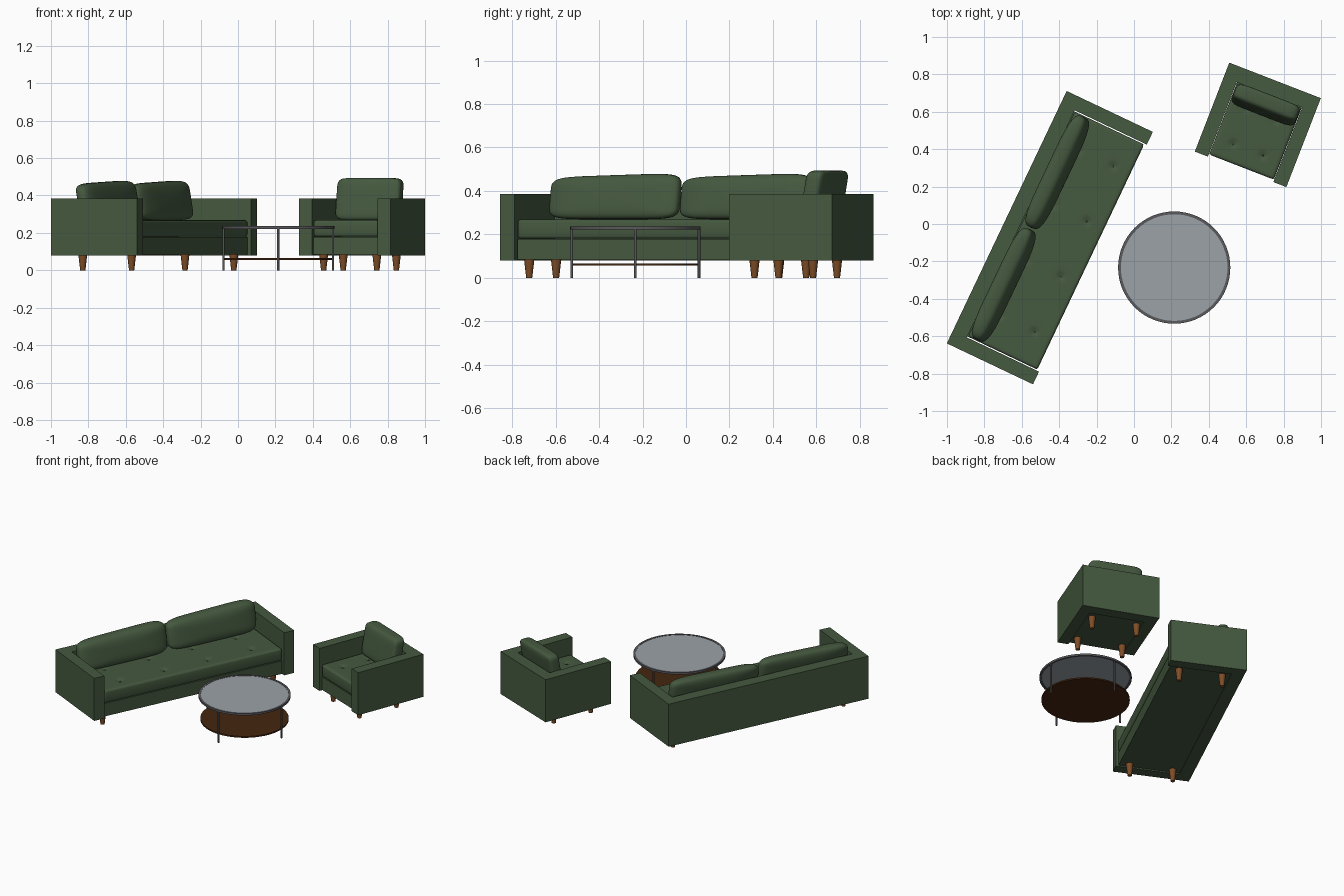
import bpy, bmesh, math
from mathutils import Matrix, Vector

if "Cube" in bpy.data.objects:
    bpy.data.objects.remove(bpy.data.objects["Cube"])


def material(name, rgb):
    m = bpy.data.materials.new(name)
    m.use_nodes = True
    m.diffuse_color = (*rgb, 1)
    m.node_tree.nodes["Principled BSDF"].inputs["Base Color"].default_value = (*rgb, 1)
    return m


GREEN = material("green fabric", (0.06, 0.10, 0.05))
WOOD = material("leg wood", (0.21, 0.075, 0.02))
WALNUT = material("dark walnut", (0.06, 0.019, 0.005))
METAL = material("grey metal", (0.10, 0.10, 0.11))
GLASS = material("grey glass", (0.33, 0.36, 0.39))


def finish(bm, name, mat, place=Matrix(), smooth=True):
    bmesh.ops.recalc_face_normals(bm, faces=bm.faces)
    mesh = bpy.data.meshes.new(name)
    bm.to_mesh(mesh)
    bm.free()
    mesh.materials.append(mat)
    ob = bpy.data.objects.new(name, mesh)
    bpy.context.collection.objects.link(ob)
    ob.matrix_world = place
    if smooth:
        bpy.ops.object.select_all(action="DESELECT")
        ob.select_set(True)
        bpy.context.view_layer.objects.active = ob
        bpy.ops.object.shade_smooth_by_angle(angle=math.radians(40))
    return ob


def box(name, lo, hi, mat, place):
    bm = bmesh.new()
    bmesh.ops.create_cube(bm, size=1)
    lo, hi = Vector(lo), Vector(hi)
    for v in bm.verts:
        v.co = (lo + hi) / 2 + v.co * (hi - lo)
    return finish(bm, name, mat, place, False)


def cone(name, pos, r_low, r_high, z0, z1, mat, place=Matrix(), sides=16):
    bm = bmesh.new()
    bmesh.ops.create_cone(bm, cap_ends=True, segments=sides, radius1=r_low,
                          radius2=r_high, depth=z1 - z0)
    bmesh.ops.translate(bm, verts=bm.verts, vec=(*pos, (z0 + z1) / 2))
    return finish(bm, name, mat, place)


def power(c, e):
    return math.copysign(abs(c) ** e, c)


def pillow(name, centre, half, round_side, round_edge, lean, slope, place):
    """Soft cushion standing upright, leaning back and sloping along its top."""
    bm = bmesh.new()
    bmesh.ops.create_uvsphere(bm, u_segments=48, v_segments=24, radius=1)
    for v in bm.verts:
        t, p = math.atan2(v.co.y, v.co.x), math.asin(max(-1, min(1, v.co.z)))
        ring = power(math.cos(p), round_edge)
        x = ring * power(math.cos(t), round_side)
        z = ring * power(math.sin(t), round_side)
        y = power(math.sin(p), round_edge)
        v.co = Vector((x * half[0], y * half[1] + lean * z,
                       z * half[2] + slope * x * (z + 1) / 2)) + Vector(centre)
    return finish(bm, name, GREEN, place)


def seat_cushion(name, half_w, y0, y1, z0, z1, tufts, place):
    """Rounded slab with dimples pressed in at each tuft."""
    bm = bmesh.new()
    bmesh.ops.create_cube(bm, size=1)
    for v in bm.verts:
        v.co = (v.co.x * 2 * half_w, (y0 + y1) / 2 + v.co.y * (y1 - y0),
                (z0 + z1) / 2 + v.co.z * (z1 - z0))
    bmesh.ops.bevel(bm, geom=bm.edges[:], offset=0.014, segments=3,
                    affect="EDGES", profile=0.5)
    for axis, a, b in ((0, -half_w, half_w), (1, y0, y1)):
        n = int((b - a) / 0.012)
        for i in range(2, n - 1):
            co, no = [0, 0, 0], [0, 0, 0]
            co[axis], no[axis] = a + (b - a) * i / n, 1
            bmesh.ops.bisect_plane(bm, geom=bm.verts[:] + bm.edges[:] + bm.faces[:],
                                   plane_co=co, plane_no=no)
    for v in bm.verts:
        if v.co.z > z1 - 0.001:
            for t in tufts:
                d = (v.co.xy - Vector(t)).length
                v.co.z -= 0.012 * math.exp(-(d / 0.018) ** 2)
    return finish(bm, name, GREEN, place)


def seating(kind, width, cushions, tuft_x, gap, place):
    hw, back, front, arm, base, top = width / 2, 0.255, -0.255, 0.075, 0.08, 0.385
    inner = hw - arm
    # U-shaped shell of arms and back
    outline = [(-hw, front), (-inner, front), (-inner, 0.172), (inner, 0.172),
               (inner, front), (hw, front), (hw, back), (-hw, back)]
    bm = bmesh.new()
    face = bm.faces.new([bm.verts.new((x, y, base)) for x, y in outline])
    up = bmesh.ops.extrude_face_region(bm, geom=[face])["geom"]
    bmesh.ops.translate(bm, vec=(0, 0, top - base),
                        verts=[g for g in up if isinstance(g, bmesh.types.BMVert)])
    finish(bm, kind + "_arms_and_back", GREEN, place, False)
    # Seat
    box(kind + "_seat_base", (gap - inner, -0.238, base + 0.005),
        (inner - gap, 0.172, 0.178), GREEN, place)
    tufts = [(x, y) for x in tuft_x for y in (-0.143, 0.06)]
    seat_cushion(kind + "_seat_cushion", inner - gap, -0.242, 0.168, 0.18, 0.268,
                 tufts, place)
    for i, t in enumerate(tufts):
        cone(f"{kind}_tuft_button_{i + 1}", t, 0.007, 0.004, 0.254, 0.260,
             GREEN, place, 10)
    # Back cushions
    for i, (x, half, z, sides, edge, lean, slope) in enumerate(cushions):
        pillow(f"{kind}_back_cushion_{i + 1}", (x, 0.114, z), half, sides, edge,
               lean, slope, place)
    # Legs
    for side, x in (("left", hw - 0.11), ("right", 0.11 - hw)):
        for end, y in (("front", -0.171), ("back", 0.118)):
            cone(f"{kind}_{end}_{side}_leg", (x, y), 0.014, 0.024, 0, base + 0.006,
                 WOOD, place)


def placed(x, y, degrees):
    return Matrix.Translation((x, y, 0)) @ Matrix.Rotation(math.radians(degrees), 4, "Z")


sofa_pads = [(x, (0.328, 0.055, 0.102), 0.371, 0.32, 0.62, 0.018, 0.010)
             for x in (-0.333, 0.333)]
seating("sofa", 1.494, sofa_pads, (-0.49, -0.163, 0.163, 0.49), 0.006,
        placed(-0.45, -0.073, 64.6))
chair_pad = [(0, (0.182, 0.048, 0.113), 0.381, 0.25, 0.4, 0.02, 0)]
seating("armchair", 0.525, chair_pad, (-0.085, 0.085), 0.002,
        placed(0.662, 0.53, -21.2))

# Round coffee table
cx, cy, radius = 0.215, -0.233, 0.3
cone("table_glass_top", (cx, cy), 0.288, 0.288, 0.226, 0.234, GLASS, sides=64)
cone("table_shelf", (cx, cy), 0.287, 0.287, 0.056, 0.066, WALNUT, sides=64)

# Metal rim, a square section spun around the top
bm = bmesh.new()
section = [(0.285, 0.222), (radius, 0.222), (radius, 0.236), (0.285, 0.236)]
ring = [bm.verts.new((r, 0, z)) for r, z in section]
edges = [bm.edges.new((ring[i], ring[(i + 1) % 4])) for i in range(4)]
bmesh.ops.spin(bm, geom=ring + edges, cent=(0, 0, 0), axis=(0, 0, 1),
               angle=math.tau, steps=64, use_merge=True)
bmesh.ops.remove_doubles(bm, verts=bm.verts, dist=0.0001)
finish(bm, "table_rim", METAL, Matrix.Translation((cx, cy, 0)))

for i in range(4):
    a = i * math.pi / 2
    cone(f"table_leg_{i + 1}", (cx + 0.293 * math.cos(a), cy + 0.293 * math.sin(a)),
         0.006, 0.006, 0, 0.225, METAL, sides=12)
